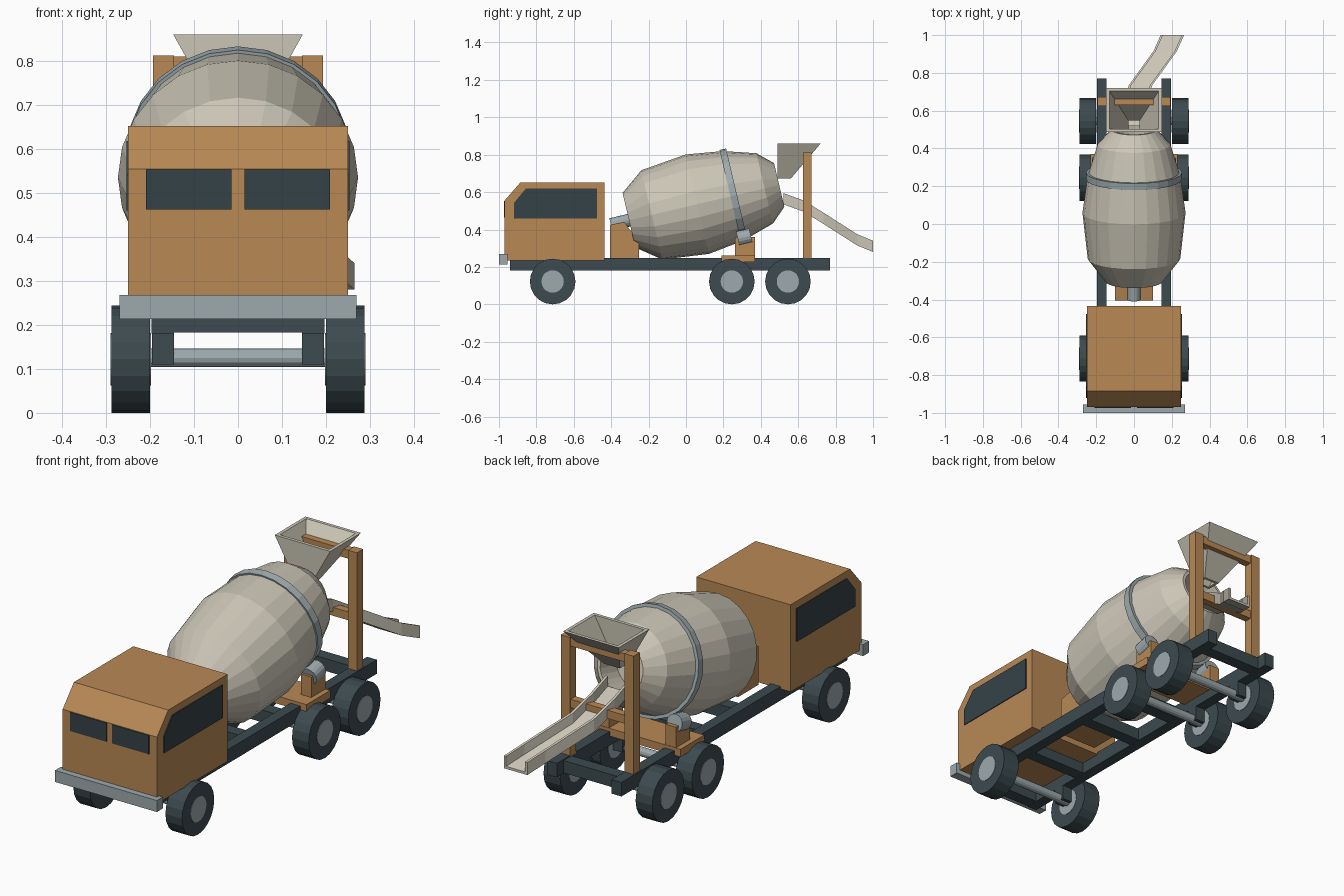
import bpy, bmesh, math
from mathutils import Matrix, Vector

if "Cube" in bpy.data.objects:
    bpy.data.objects.remove(bpy.data.objects["Cube"])


def material(name, rgb):
    m = bpy.data.materials.new(name)
    m.use_nodes = True
    m.diffuse_color = (*rgb, 1)
    m.node_tree.nodes["Principled BSDF"].inputs["Base Color"].default_value = (*rgb, 1)
    return m


ORANGE = material("ochre_paint", (0.48, 0.25, 0.09))
CREAM = material("cream_metal", (0.60, 0.565, 0.47))
DARK = material("dark_slate", (0.045, 0.069, 0.078))
GLASS = material("dark_glass", (0.036, 0.055, 0.065))
STEEL = material("pale_steel", (0.34, 0.40, 0.42))


def finish(name, bm, mat):
    bmesh.ops.recalc_face_normals(bm, faces=bm.faces)
    mesh = bpy.data.meshes.new(name)
    bm.to_mesh(mesh)
    bm.free()
    mesh.materials.append(mat)
    obj = bpy.data.objects.new(name, mesh)
    bpy.context.collection.objects.link(obj)
    return obj


def loft(name, rings, mat):
    """Skin a row of matching cross-sections and cap both ends."""
    bm = bmesh.new()
    rows = [[bm.verts.new(p) for p in ring] for ring in rings]
    for a, b in zip(rows, rows[1:]):
        for i in range(len(a)):
            j = (i + 1) % len(a)
            bm.faces.new((a[i], a[j], b[j], b[i]))
    bm.faces.new(rows[0])
    bm.faces.new(rows[-1])
    return finish(name, bm, mat)


def box(name, x, y, z, mat):
    def rect(h):
        return [(x[0], y[0], h), (x[1], y[0], h), (x[1], y[1], h), (x[0], y[1], h)]
    return loft(name, [rect(z[0]), rect(z[1])], mat)


def side_profile(name, x0, x1, points, mat):
    """Extrude a y-z outline along x."""
    return loft(name, [[(x, y, z) for y, z in points] for x in (x0, x1)], mat)


def lathe(name, center, rot, profile, mat, sides=24):
    """Turn (distance, radius) pairs around local z."""
    place = Matrix.Translation(center) @ rot
    rings = []
    for t, r in profile:
        rings.append([place @ Vector((r * math.cos(k * math.tau / sides),
                                      r * math.sin(k * math.tau / sides), t))
                      for k in range(sides)])
    return loft(name, rings, mat)


ACROSS = Matrix.Rotation(math.pi / 2, 4, 'Y')
TILT = math.radians(13.2)
DRUM_ROT = Matrix.Rotation(TILT - math.pi / 2, 4, 'X')
DRUM = Vector((0, 0.255, 0.581))
SIDES = (("left", 1), ("right", -1))

# Chassis ladder
for side, s in SIDES:
    box(f"{side}_rail", (s * 0.145, s * 0.197), (-0.94, 0.77), (0.18, 0.247), DARK)
for n, y in enumerate((-0.91, -0.57, -0.17, 0.1, 0.69)):
    box(f"cross_member_{n}", (-0.15, 0.15), (y - 0.03, y + 0.03), (0.183, 0.242), DARK)

# Axles, hangers and wheels
for axle, y in (("front", -0.713), ("middle", 0.245), ("rear", 0.545)):
    lathe(f"{axle}_axle", (0, y, 0.125), ACROSS, [(-0.22, 0.021), (0.22, 0.021)], STEEL, 12)
    for side, s in SIDES:
        box(f"{axle}_{side}_hanger", (s * 0.145, s * 0.195), (y - 0.03, y + 0.03),
            (0.11, 0.182), DARK)
        center = (s * 0.244, y, 0.122)
        lathe(f"{axle}_{side}_tire", center, ACROSS,
              [(-0.044, 0.122), (0.044, 0.122)], DARK, 20)
        lathe(f"{axle}_{side}_hub", center, ACROSS,
              [(-0.046, 0.06), (0.046, 0.06)], STEEL, 20)

# Cab, windows and bumper
side_profile("cab", -0.25, 0.25,
             [(-0.97, 0.235), (-0.435, 0.235), (-0.435, 0.652), (-0.885, 0.652),
              (-0.97, 0.555)], ORANGE)
for side, s in SIDES:
    side_profile(f"{side}_side_window", s * 0.249, s * 0.254,
                 [(-0.92, 0.46), (-0.477, 0.46), (-0.477, 0.618), (-0.857, 0.618),
                  (-0.92, 0.542)], GLASS)
    box(f"{side}_windscreen", (s * 0.015, s * 0.209), (-0.974, -0.969), (0.463, 0.553), GLASS)
box("bumper", (-0.27, 0.27), (-1.0, -0.955), (0.213, 0.268), STEEL)

# Mixing drum with an open rear mouth
lathe("drum", DRUM, DRUM_ROT,
      [(-0.575, 0.15), (-0.45, 0.245), (-0.2, 0.273), (0, 0.245), (0.17, 0.193),
       (0.25, 0.12), (0.25, 0.105), (0.12, 0.105)], CREAM)
lathe("drum_ring", DRUM, DRUM_ROT, [(-0.018, 0.255), (0.018, 0.255)], STEEL)
lathe("drive_shaft", DRUM, DRUM_ROT, [(-0.675, 0.034), (-0.56, 0.034)], STEEL, 16)
side_profile("front_drum_support", -0.1, 0.1,
             [(-0.405, 0.24), (-0.25, 0.24), (-0.25, 0.33), (-0.33, 0.44),
              (-0.405, 0.425)], ORANGE)

# Rollers carrying the ring
box("roller_base", (-0.23, 0.23), (0.19, 0.37), (0.225, 0.262), ORANGE)
for side, s in SIDES:
    box(f"{side}_roller_pedestal", (s * 0.15, s * 0.205), (0.262, 0.368), (0.26, 0.36), ORANGE)
    lathe(f"{side}_roller", (s * 0.182, 0.312, 0.358), DRUM_ROT,
          [(-0.036, 0.041), (0.036, 0.041)], STEEL, 16)

# Rear frame
for side, s in SIDES:
    box(f"{side}_rear_post", (s * 0.145, s * 0.193), (0.625, 0.672), (0.24, 0.813), ORANGE)
for name, z in (("top_bar", 0.77), ("chute_bar", 0.475)):
    box(f"rear_{name}", (-0.15, 0.15), (0.63, 0.667), (z, z + 0.04), ORANGE)


# Funnel hopper
def hopper_ring(hx, y0, y1, z, inset=0):
    a, b, c = hx - inset, y0 + inset, y1 - inset
    return [(-a, b, z), (a, b, z), (a, c, z), (-a, c, z)]


top = (0.147, 0.488, 0.72, 0.86)
bottom = (0.042, 0.49, 0.56, 0.672)
hopper = loft("hopper", [hopper_ring(*bottom), hopper_ring(*top),
                         hopper_ring(*top, 0.016), hopper_ring(*bottom, 0.012)], CREAM)
# Open the funnel spout into a rim instead of two caps
bm = bmesh.new()
bm.from_mesh(hopper.data)
bm.verts.ensure_lookup_table()
low = list(bm.verts)
caps = [f for f in bm.faces if all(abs(v.co.z - bottom[3]) < 1e-4 for v in f.verts)]
bmesh.ops.delete(bm, geom=caps, context='FACES_ONLY')
edges = [e for e in bm.edges if e.is_boundary]
bmesh.ops.bridge_loops(bm, edges=edges)
bmesh.ops.recalc_face_normals(bm, faces=bm.faces)
bm.to_mesh(hopper.data)
bm.free()

# Discharge chute: a U channel swept down and to the left
W, H, T = 0.062, 0.06, 0.012
channel = [(-W, 0), (W, 0), (W, H), (W - T, H), (W - T, T), (T - W, T), (T - W, H), (-W, H)]
path = [(0, 0.52, 0.535), (0, 0.63, 0.495), (0.035, 0.735, 0.43), (0.165, 0.915, 0.315),
        (0.203, 1.0, 0.28)]
loft("chute", [[(x + dx, y, z + dz) for dx, dz in channel] for x, y, z in path], CREAM)
